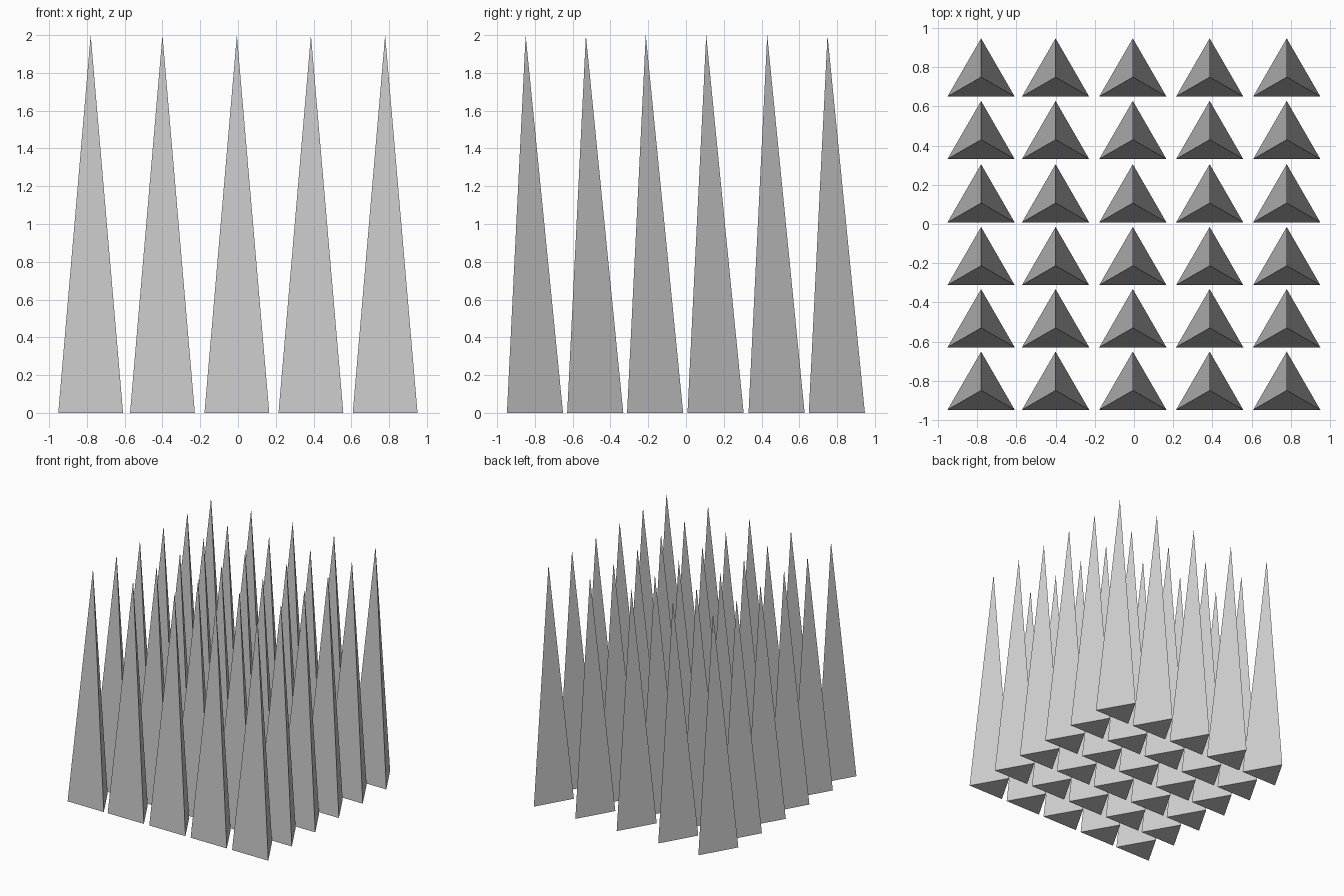
import bpy
import bmesh
from math import sin, cos, pi

if "Cube" in bpy.data.objects:
    bpy.data.objects.remove(bpy.data.objects["Cube"])

COLUMNS = (-0.78, -0.40, -0.006, 0.386, 0.779)
ROWS = (-0.849, -0.53, -0.213, 0.107, 0.43, 0.749)
RADIUS, HEIGHT = 0.198, 2.0

# one three-sided spike, one corner pointing to the back
bm = bmesh.new()
apex = bm.verts.new((0, 0, HEIGHT))
base = [bm.verts.new((RADIUS * cos(pi / 2 + k * 2 * pi / 3),
                      RADIUS * sin(pi / 2 + k * 2 * pi / 3), 0)) for k in range(3)]
bm.faces.new(base[::-1])
for k in range(3):
    bm.faces.new((base[k], base[(k + 1) % 3], apex))
mesh = bpy.data.meshes.new("spike")
bm.to_mesh(mesh)
bm.free()

# grid of spikes sharing the same mesh
for r, y in enumerate(ROWS):
    for c, x in enumerate(COLUMNS):
        spike = bpy.data.objects.new(f"spike_row{r + 1}_column{c + 1}", mesh)
        spike.location = (x, y, 0)
        bpy.context.collection.objects.link(spike)
